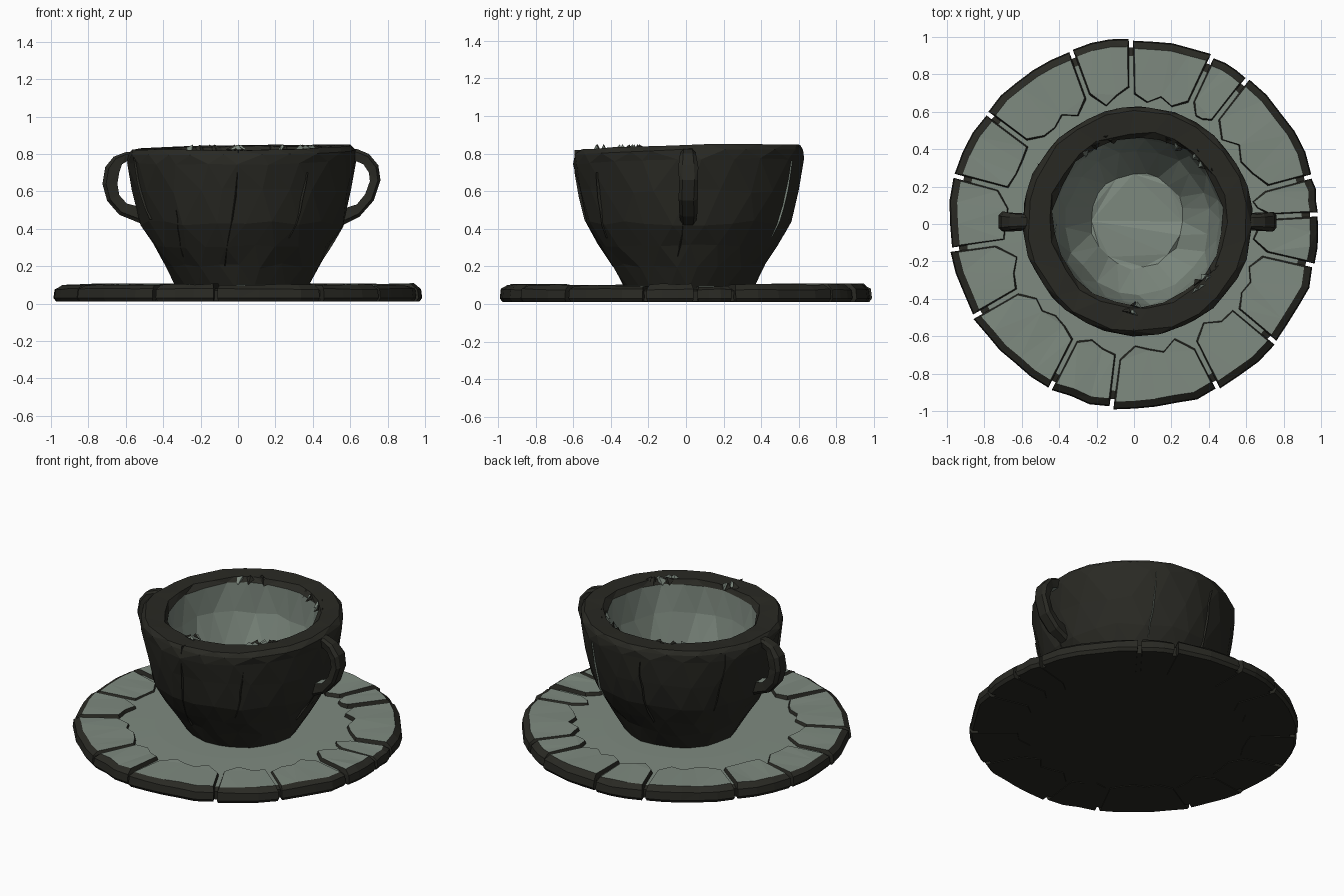
import bpy, bmesh, random
from math import sin, cos, radians, pi
from mathutils import Vector

if "Cube" in bpy.data.objects:
    bpy.data.objects.remove(bpy.data.objects["Cube"])

random.seed(7)
CX, CY = 0.02, 0.015          # cup centre


def material(name, col):
    m = bpy.data.materials.new(name)
    m.diffuse_color = (*col, 1)
    m.use_nodes = True
    m.node_tree.nodes["Principled BSDF"].inputs["Base Color"].default_value = m.diffuse_color
    return m


MATS = [material("dark_stone", (0.022, 0.022, 0.017)),
        material("pale_stone", (0.21, 0.255, 0.215))]


def finish(bm, name, recalc=True):
    if recalc:
        bmesh.ops.recalc_face_normals(bm, faces=bm.faces)
    bmesh.ops.triangulate(bm, faces=[f for f in bm.faces if len(f.verts) > 3])
    me = bpy.data.meshes.new(name)
    bm.to_mesh(me)
    bm.free()
    for m in MATS:
        me.materials.append(m)
    ob = bpy.data.objects.new(name, me)
    bpy.context.collection.objects.link(ob)
    return ob


def face(bm, vs, mat):
    f = bm.faces.new(vs)
    f.material_index = mat


def jit(a):
    return random.uniform(-a, a)


def loft(bm, rings, mats, caps=(0, 0)):
    """Skin closed rings of points; mats gives one colour per band."""
    vr = [[bm.verts.new(p) for p in r] for r in rings]
    n = len(vr[0])
    for k in range(len(vr) - 1):
        for i in range(n):
            j = (i + 1) % n
            face(bm, (vr[k][i], vr[k][j], vr[k + 1][j], vr[k + 1][i]), mats[k])
    face(bm, vr[0][::-1], caps[0])
    face(bm, vr[-1], caps[1])


def polar(r, deg, z, cx=0, cy=0):
    a = radians(deg)
    return Vector((cx + r * cos(a), cy + r * sin(a), z))


# Saucer centre plate
bm = bmesh.new()
N = 40
loft(bm, [[polar(r, i * 360 / N, z) for i in range(N)]
          for r, z in ((0.94, 0.014), (0.945, 0.07), (0.9, 0.08), (0.5, 0.083))],
     (0, 0, 1), (0, 1))
finish(bm, "saucer_plate")

# Ring of rim stones, separated by narrow gaps
gaps = [3, 15, 52, 65, 91, 110, 143, 165, 188, 210, 243, 263, 297, 320, 347, 363]
bm = bmesh.new()
for a0, a1 in zip(gaps, gaps[1:]):
    n = max(3, round((a1 - a0) / 7))
    outer = [0.988 + jit(0.01) for _ in range(n + 1)]
    inner = [0.67 + jit(0.03) for _ in range(n + 1)]
    inner[0] += 0.05
    inner[-1] += 0.05
    top = 0.1 + jit(0.006)

    def outline(d_out, d_side, z, wob=0.0):
        pts = []
        for rs, order, d in ((outer, range(n + 1), -d_out),
                             (inner, range(n, -1, -1), d_side)):
            for i in order:
                r = rs[i] + d
                s = (0.011 + d_side) / r * 180 / pi
                pts.append(polar(r, a0 + s + (a1 - a0 - 2 * s) * i / n, z + jit(wob)))
        return pts

    loft(bm, [outline(0.015, 0.004, 0.01), outline(0.0, 0, 0.03),
              outline(0.006, 0, 0.078, 0.004), outline(0.042, 0.008, top, 0.004)],
         (0, 0, 0), (0, 1))
finish(bm, "saucer_rim_stones")

# Cup: chipped low-poly shell, dark outside and rim, pale inside
WALL = [(0.345, 0.083), (0.41, 0.2), (0.48, 0.31), (0.548, 0.43),
        (0.588, 0.6), (0.612, 0.76), (0.613, 0.81), (0.59, 0.835)]
RIM = [(0.475, 0.83), (0.455, 0.80)]
BOWL = [(0.44, 0.62), (0.385, 0.42), (0.25, 0.22)]
S = 22
rings, mats = [], []
prof = WALL + RIM + BOWL
for k, (r, z) in enumerate(prof):
    twist = 8 if k % 2 else 0
    wob = 0.006 if k < len(WALL) else 0.012
    ring = []
    for i in range(S):
        p = polar(r + jit(wob), i * 360 / S + twist + jit(3), z, CX, CY)
        if z > 0.7:
            p.z += max(-0.014, min(0.012, (p.y * 0.6 + p.x * 0.4) * 0.05)) + jit(0.004)
        elif 0.1 < z:
            p.z += jit(0.015)
        ring.append(p)
    rings.append(ring)
    mats.append(0 if k < len(WALL) + 1 else 1)
bm = bmesh.new()
loft(bm, rings, mats, (0, 1))
finish(bm, "cup")


def wall_radius(z):
    for (r0, z0), (r1, z1) in zip(WALL, WALL[1:]):
        if z <= z1:
            return r0 + (r1 - r0) * (z - z0) / (z1 - z0)
    return WALL[-1][0]


# Cracks: thin tapering ridges running down the cup wall
bm = bmesh.new()
cracks = [(-92, 0.82, -103, 0.2, 0), (63, 0.76, 60, 0.36, 1), (-128, 0.5, -135, 0.25, 0),
          (-55, 0.7, -60, 0.35, 0), (-3, 0.45, -8, 0.25, 0), (100, 0.75, 104, 0.3, 0),
          (150, 0.8, 146, 0.4, 0), (-160, 0.78, -152, 0.45, 0)]
for a0, z0, a1, z1, mat in cracks:
    rr = []
    for k in range(6):
        t = k / 5
        z = z0 + (z1 - z0) * t
        a = a0 + (a1 - a0) * t * t + jit(0.7)
        r = wall_radius(z)
        w = 0.3 + 1.1 * sin(pi * t)
        rr.append([polar(r - 0.03, a - w, z, CX, CY), polar(r + 0.006, a, z, CX, CY),
                   polar(r - 0.03, a + w, z, CX, CY)])
    loft(bm, rr, [mat] * 5, (mat, mat))
finish(bm, "cup_cracks")

# Broken chips along the inner lip
bm = bmesh.new()
for mid, count in ((52, 9), (-45, 7), (115, 5), (-85, 4)):
    for _ in range(count):
        a = mid + jit(20)
        r = 0.475 + jit(0.025)
        pts = [polar(r, a - 3, 0.825, CX, CY), polar(r + 0.012, a + 4, 0.825, CX, CY),
               polar(r - 0.025, a + 1, 0.80, CX, CY), polar(r, a + jit(3), 0.85, CX, CY)]
        v = [bm.verts.new(p) for p in pts]
        m = random.choice((0, 1))
        for t in ((0, 1, 2), (0, 1, 3), (1, 2, 3), (0, 2, 3)):
            face(bm, [v[i] for i in t], m)
finish(bm, "lip_chips")


# Handles: outer and inner outline in x-z, pale on the inside of the loop
def handle(name, outer, inner, widths):
    bm = bmesh.new()
    rows = []
    for (xo, zo), (xi, zi), w in zip(outer, inner, widths):
        xm, zm = xo * 0.75 + xi * 0.25, zo * 0.75 + zi * 0.25
        pts = [(xm, -w, zm), (xo, -w * 0.6, zo), (xo, w * 0.6, zo), (xm, w, zm),
               (xi, w * 0.8, zi), (xi, -w * 0.8, zi)]
        rows.append([bm.verts.new((x, y + 0.012 + jit(0.003), z)) for x, y, z in pts])
    for r0, r1 in zip(rows, rows[1:]):
        for i in range(6):
            j = (i + 1) % 6
            face(bm, (r0[i], r0[j], r1[j], r1[i]), 1 if i == 4 else 0)
    face(bm, rows[0], 0)
    face(bm, rows[-1], 0)
    finish(bm, name)


W = (0.035, 0.038, 0.045, 0.052, 0.052, 0.05, 0.05, 0.04)
handle("right_handle",
       [(0.58, 0.83), (0.64, 0.825), (0.70, 0.80), (0.75, 0.74), (0.762, 0.66),
        (0.725, 0.55), (0.65, 0.465), (0.54, 0.41)],
       [(0.58, 0.76), (0.635, 0.76), (0.67, 0.745), (0.70, 0.70), (0.705, 0.655),
        (0.68, 0.585), (0.635, 0.53), (0.54, 0.50)], W)
handle("left_handle",
       [(-0.54, 0.815), (-0.60, 0.81), (-0.665, 0.785), (-0.71, 0.73), (-0.725, 0.64),
        (-0.70, 0.55), (-0.635, 0.475), (-0.50, 0.42)],
       [(-0.54, 0.76), (-0.595, 0.76), (-0.62, 0.745), (-0.635, 0.70), (-0.645, 0.64),
        (-0.635, 0.58), (-0.595, 0.535), (-0.50, 0.51)], W)
